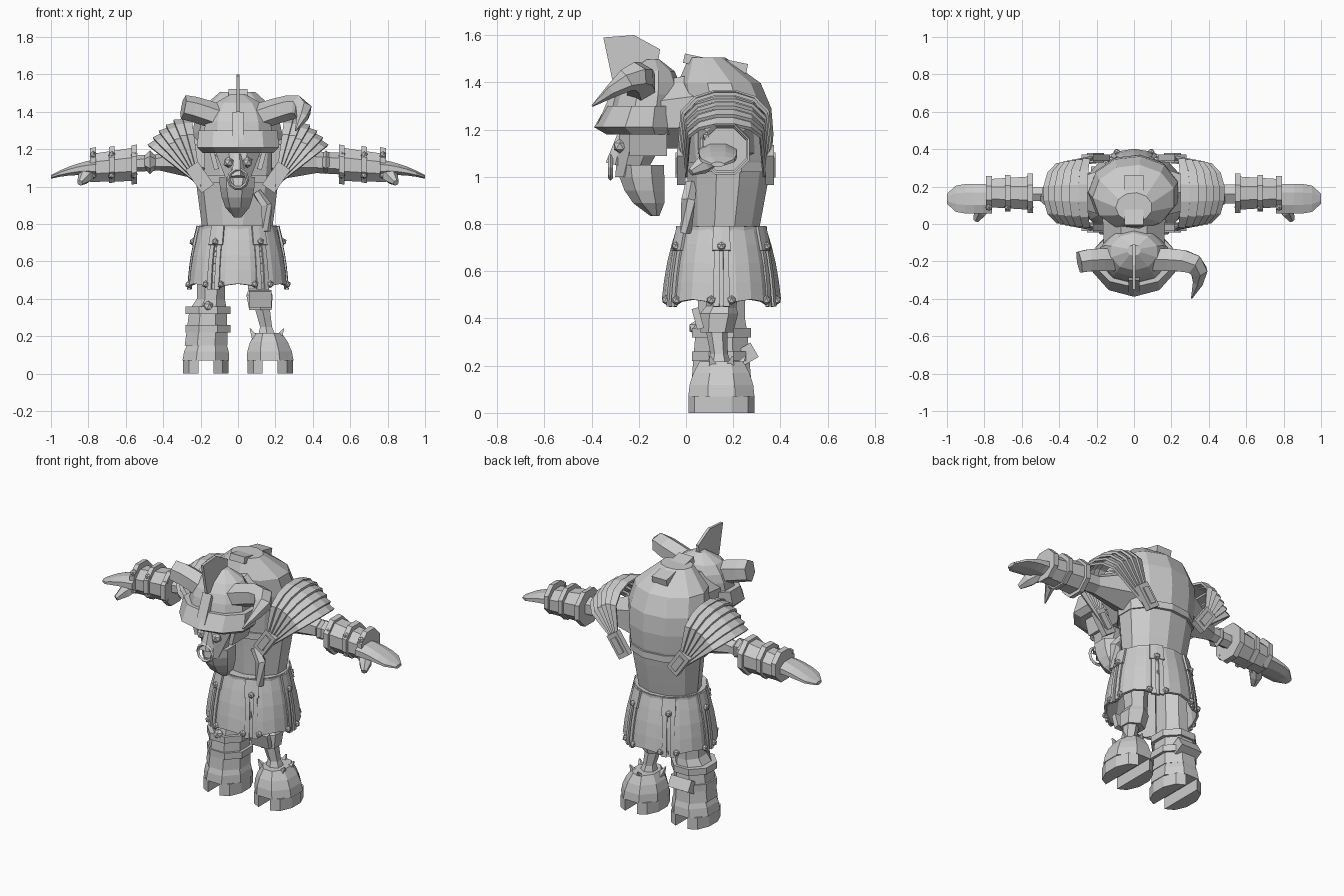
import bpy, bmesh
from math import sin, cos, pi, tau, sqrt, radians
from mathutils import Matrix, Vector

cube = bpy.data.objects.get("Cube")
if cube:
    bpy.data.objects.remove(cube)

GREY = (.6, .6, .6, 1)
grey = bpy.data.materials.new("plain_grey")
grey.use_nodes = True
grey.diffuse_color = GREY
grey.node_tree.nodes["Principled BSDF"].inputs["Base Color"].default_value = GREY
X, Y, Z = Matrix.Identity(3)
SIDES = {"left": 1, "right": -1}


def finish(name, bm, thickness=0):
    bmesh.ops.recalc_face_normals(bm, faces=bm.faces)
    mesh = bpy.data.meshes.new(name)
    bm.to_mesh(mesh)
    bm.free()
    mesh.materials.append(grey)
    part = bpy.data.objects.new(name, mesh)
    bpy.context.collection.objects.link(part)
    if thickness:
        shell = part.modifiers.new("thickness", "SOLIDIFY")
        shell.thickness = thickness
        shell.offset = 0


def trace(rule, steps, end=.98):
    """Sample a ring rule from its start to the given fraction."""
    return [rule(end * step / steps) for step in range(steps + 1)]


def loft(name, rings, corners=8, axis=None, mirror=1):
    """Skin elliptical rings (x, y, z, width[, height]); without an axis they follow the path."""
    bm = bmesh.new()
    centres = [Vector((mirror * ring[0], ring[1], ring[2])) for ring in rings]
    fit = 1 / cos(pi / corners)
    loops = []
    for index, ring in enumerate(rings):
        before, after = centres[max(index - 1, 0)], centres[min(index + 1, len(rings) - 1)]
        along = axis or (after - before).normalized()
        across = along.cross(Z)
        across = across.normalized() if across.length > .05 else X
        up = Y if along == Z else across.cross(along)
        loop = []
        for corner in range(corners):
            turn = (corner + .5) * tau / corners
            offset = across * ring[3] * cos(turn) + up * ring[-1] * sin(turn)
            loop.append(bm.verts.new(centres[index] + fit * offset))
        loops.append(loop)
    for lower, upper in zip(loops, loops[1:]):
        for corner in range(corners):
            bm.faces.new((lower[corner - 1], lower[corner], upper[corner], upper[corner - 1]))
    bm.faces.new(loops[0])
    bm.faces.new(loops[-1])
    finish(name, bm)


def prism(name, outline, depth):
    """Extrude a flat outline along a vector, centred on it."""
    bm = bmesh.new()
    face = bm.faces.new([bm.verts.new(Vector(point) - depth / 2) for point in outline])
    made = bmesh.ops.extrude_face_region(bm, geom=[face])["geom"]
    moved = [item for item in made if isinstance(item, bmesh.types.BMVert)]
    bmesh.ops.translate(bm, vec=depth, verts=moved)
    finish(name, bm)


def box(name, centre, size, tilt=0, axis="Y"):
    bm = bmesh.new()
    place = Matrix.Translation(centre) @ Matrix.Rotation(radians(tilt), 4, axis)
    bmesh.ops.create_cube(bm, size=1, matrix=place @ Matrix.Diagonal((*size, 1)))
    finish(name, bm)


def stud(name, centre, radius=.02):
    bm = bmesh.new()
    bmesh.ops.create_icosphere(bm, subdivisions=1, radius=radius, matrix=Matrix.Translation(centre))
    finish(name, bm)


def grid(name, surface, columns, rows, thickness=0):
    """Mesh a surface rule of two fractions."""
    bm = bmesh.new()
    net = [[bm.verts.new(surface(column / columns, row / rows)) for row in range(rows + 1)]
           for column in range(columns + 1)]
    for first, second in zip(net, net[1:]):
        for row in range(rows):
            bm.faces.new((first[row], second[row], second[row + 1], first[row + 1]))
    finish(name, bm, thickness)


# Hunched torso and neck
def torso_ring(t):
    round_off = sqrt(1 - t ** 6)
    y = .16 + .06 * t - .14 * t ** 4
    return 0, y, .75 + .77 * t, (.18 + .1 * t) * round_off, (.14 + .085 * t) * round_off


loft("torso", trace(torso_ring, 7), 11, Z)
loft("back_strap", [(0, .18, z, .22, .185) for z in (1.02, 1.06)], 11, Z)
loft("neck", [(0, .08, 1.28, .17, .16), (0, -.14, 1.26, .16, .14)])
for y, z in ((.05, 1.49), (.2, 1.47)):
    box("spine_plate", (0, y, z), (.1, .12, .04), -12, "X")
loft("loose_strap", [(.1, .02, .97, .02), (.15, .01, .9, .025), (.15, 0, .76, .02)], 5)


# Helmet, crest and horns
def dome_ring(t):
    shrink = sqrt(1 - t * t)
    return 0, -.17 + .03 * t, 1.3 + .2 * t, .18 * shrink, .14 * shrink


def horn_ring(t):
    z = 1.37 + .06 * sin(pi * t) - .08 * t ** 4
    return .1 + .25 * sin(2.2 * t), -.19 - .22 * t ** 3, z, .06 * (1 - t ** 3)


loft("helmet_dome", trace(dome_ring, 4), 10, Z)
loft("helmet_brim", [(0, -.18, 1.18, .19, .15), (0, -.2, 1.21, .22, .18), (0, -.18, 1.3, .21, .15)], 10, Z)
prism("helmet_crest", [(0, -.35, 1.59), (0, -.22, 1.6), (0, -.11, 1.54), (0, -.13, 1.4), (0, -.31, 1.4)],
      X * .016)
prism("brow_guard", [(0, -.3, 1.4), (0, -.38, 1.21), (0, -.2, 1.21)], X * .06)
loft("long_horn", trace(horn_ring, 6), 6)
loft("broken_horn", trace(horn_ring, 3, end=.4), 6, mirror=-1)

# Bony face, beard and nose ring
loft("skull", [(0, -.17, 1.21, .13, .11), (0, -.24, 1, .05, .06)], 8, Z)
loft("nose", [(0, -.27, 1.17, .02), (0, -.3, 1.05, .035)], 5)
loft("beard", trace(lambda t: (0, -.19 + .06 * t * t, 1.05 - .22 * t, .09 * sqrt(1 - t * t)), 4), 7, Z)


def nose_ring(u, v):
    radius = .05 + .01 * cos(tau * v)
    return Vector((radius * cos(tau * u), -.32 + .01 * sin(tau * v), 1.04 + radius * sin(tau * u)))


grid("nose_ring", nose_ring, 10, 4)


# Fanned shoulder plates: arches over the shoulder, each at a lower angle
def shoulder_arch(mirror, layer):
    def surface(u, v):
        angle = radians(75 - 7.4 * (layer + v))
        reach = sin(pi * u) ** .33 * (.37 - .006 * abs(layer) + .012 * v)
        spread = .19 - .006 * (layer - v)
        return Vector((mirror * (.2 + reach * cos(angle)), .165 - spread * cos(pi * u),
                       1 + reach * sin(angle)))
    return surface


for side, mirror in SIDES.items():
    for layer in range(-1, 5):
        grid(side + "_shoulder_plate", shoulder_arch(mirror, layer), 7, 1, .014)
    for y in (-.02, .355):
        centre = (mirror * .205, y, 1.05)
        box(side + "_shoulder_clasp", centre, (.08, .035, .15), 35 * mirror)
        box(side + "_clasp_inset", centre, (.04, .05, .1), 35 * mirror)
    box(side + "_cheek_guard", (mirror * .13, -.16, 1.15), (.025, .16, .12), 15 * mirror)
    stud(side + "_eye", (mirror * .05, -.28, 1.13), .03)


# Arms, bracers and mitten hands
def hand_ring(t):
    return .76 + .245 * t, .135, 1.1 - .05 * t * t, .08 * sqrt(1 - t ** 6), .045 - .036 * t


for side, mirror in SIDES.items():
    wrist = .05 if side == "left" else .038
    loft(side + "_arm", [(.18, .17, 1.17, .12), (.42, .16, 1.13, wrist), (.6, .16, 1.12, wrist)],
         6, X, mirror)
    loft(side + "_elbow", [(.44, .15, 1.13, .03), (.47, .15, 1.13, .055), (.5, .15, 1.13, .03)],
         6, X, mirror)
    loft(side + "_bracer", [(.54, .165, 1.12, .09), (.78, .165, 1.1, .075)], 8, X, mirror)
    for x in (.54, .66, .76):
        radius = .14 - .065 * x
        loft(side + "_bracer_cuff", [(x, .165, 1.12, radius), (x + .03, .165, 1.115, radius)], 8, X, mirror)
        for z in (1.06, 1.17):
            stud(side + "_bracer_stud", (mirror * (x + .015), .09, z))
    loft(side + "_hand", trace(hand_ring, 5), 8, X, mirror)
    loft(side + "_thumb", [(.78, .12, 1.08, .03), (.82, .07, 1.05, .034), (.845, .02, 1.02, .014)],
         6, mirror=mirror)


# Six-panelled skirt with raised seams, tabs and studs
def skirt(degrees, drop, out=0, bulge=0):
    turn = radians(degrees)
    flare = out + (.055 + .01 * bulge) * drop + .01 * sin(pi * drop)
    return Vector(((.2 + flare) * cos(turn), .15 + (.18 + flare) * sin(turn),
                   .79 - (.34 - .03 * bulge) * drop))


for seam in range(0, 360, 60):
    grid("skirt_panel", lambda u, v: skirt(seam + 60 * u, v, bulge=sin(pi * u)), 4, 4, .015)
    grid("belt_tab", lambda u, v: skirt(seam - 10 + 20 * u, .3 * v, out=.016), 2, 1, .012)
    stud("belt_stud", skirt(seam, .25, out=.02))
    for edge in (-5, 5):
        grid("skirt_seam", lambda u, v: skirt(seam + edge + 6 * (u - .5), .2 + .8 * v, out=.01), 1, 4, .014)
        stud("hem_stud", skirt(seam + 2 * edge, .92, out=.015))
loft("waist_band", [(0, .15, z, .21, .19) for z in (.75, .79)], 18, Z)


# Cloven hooves
def hoof_ring(t):
    return .172 - .01 * t, .15, .07 + .15 * t, .125 * (1 - .45 * t * t), .14 * (1 - .35 * t * t)


for side, mirror in SIDES.items():
    loft(side + "_hoof", trace(hoof_ring, 3), 8, Z, mirror)
    for toe in (1, -1):
        turns = [pi * (step / 5 - .5) for step in range(6)]
        outline = [(mirror * .172 + toe * (.04 + .085 * cos(turn)), .15 + .14 * sin(turn), .036)
                   for turn in turns]
        prism(side + "_toe", outline, Z * .072)

# Armoured right leg
loft("right_leg", [(-.17, .15, .15, .115, .125), (-.16, .15, .34, .1, .11), (-.145, .15, .4, .075, .1),
                   (-.14, .15, .7, .075, .1)], 8, Z)
for z in (.24, .34):
    loft("right_leg_band", [(-.16, .15, z + rise, .12, .125) for rise in (-.02, .02)], 8, Z)
box("right_calf_flap", (-.16, .26, .25), (.14, .07, .07), 30, "X")
stud("right_shin_stud", (-.16, .04, .36), .03)

# Bare left leg with knee plate and splinters at the ankle
loft("left_shin", [(.155, .14, .19, .05), (.15, .14, .25, .032), (.13, .13, .35, .04)], 6, Z)
loft("left_knee", [(.12, .13, .34, .06), (.115, .14, .42, .07), (.11, .15, .46, .05)], 6, Z)
loft("left_thigh", [(.11, .15, .44, .055), (.12, .15, .7, .07)], 6, Z)
box("left_knee_plate", (.12, .05, .4), (.12, .03, .09), 15, "X")
for turn in (.5, 1.6, 3.6, 5.8):
    loft("ankle_splinter", [(.155 + reach * cos(turn), .15 + reach * sin(turn), z, width)
                            for reach, z, width in ((.06, .18, .025), (.1, .24, .003))], 4, Z)
